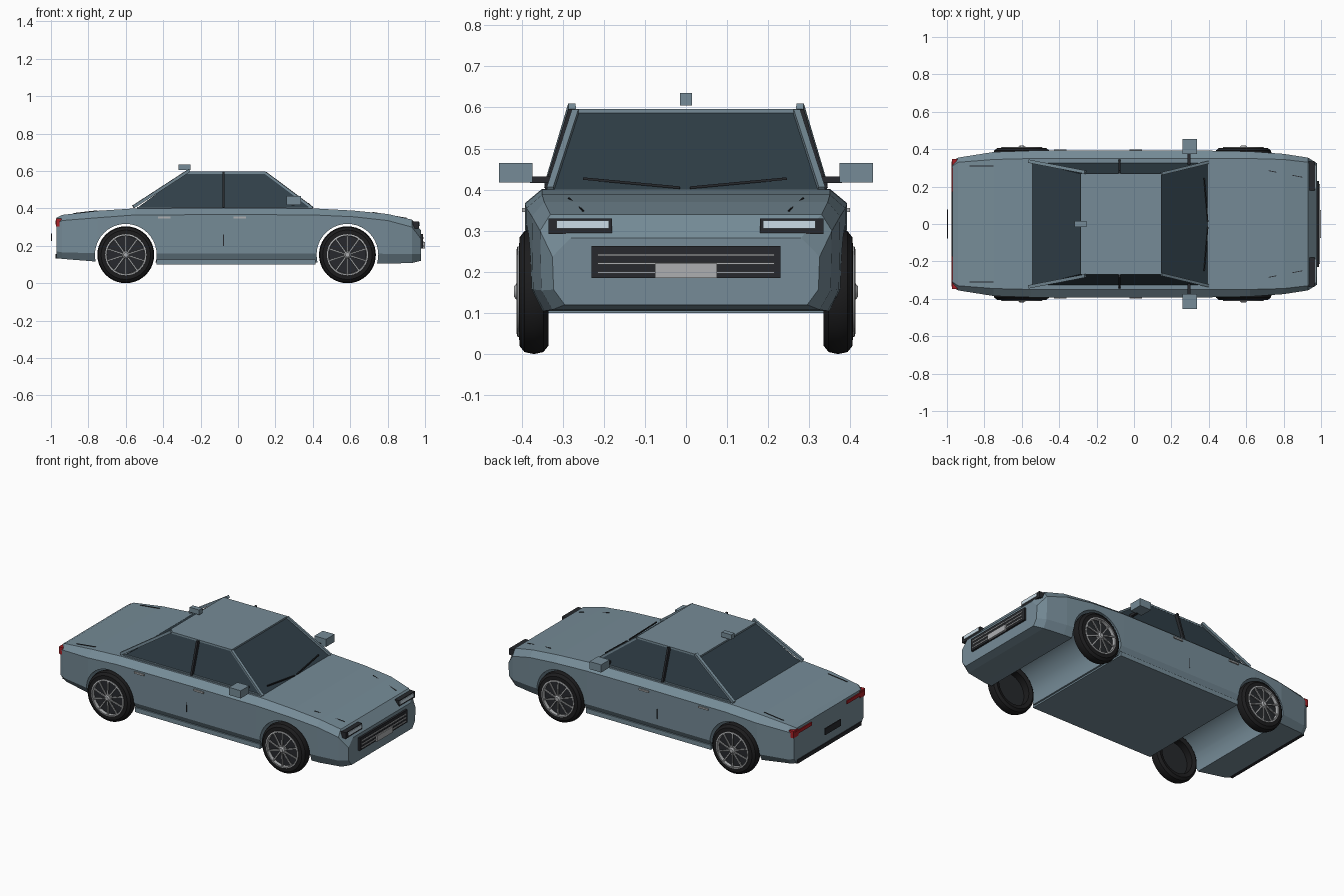
import bpy, bmesh
from math import pi, sin, cos
from mathutils import Vector

if "Cube" in bpy.data.objects:
    bpy.data.objects.remove(bpy.data.objects["Cube"])


def material(name, rgb):
    m = bpy.data.materials.new(name)
    m.diffuse_color = (*rgb, 1)
    m.use_nodes = True
    m.node_tree.nodes["Principled BSDF"].inputs["Base Color"].default_value = m.diffuse_color
    return m


PAINT = material("paint", (0.18, 0.26, 0.31))
GLASS = material("glass", (0.03, 0.05, 0.065))
BLACK = material("black_trim", (0.02, 0.022, 0.026))
RUBBER = material("rubber", (0.012, 0.012, 0.013))
SILVER = material("silver", (0.42, 0.43, 0.44))
LENS = material("lens", (0.6, 0.72, 0.8))
RED = material("red_lens", (0.4, 0.015, 0.02))


def mesh_object(name, verts, faces, *mats):
    bm = bmesh.new()
    vs = [bm.verts.new(v) for v in verts]
    for f in faces:
        bm.faces.new([vs[i] for i in f])
    bmesh.ops.recalc_face_normals(bm, faces=bm.faces)
    me = bpy.data.meshes.new(name)
    bm.to_mesh(me)
    bm.free()
    for m in mats:
        me.materials.append(m)
    ob = bpy.data.objects.new(name, me)
    bpy.context.collection.objects.link(ob)
    return ob


def loft(name, rings, *mats, closed=False):
    """Skin a list of equal-length closed rings; cap the ends or join them."""
    n, k = len(rings[0]), len(rings)
    faces = []
    for i in range(k if closed else k - 1):
        a, b = i * n, (i + 1) % k * n
        faces += [(a + j, a + (j + 1) % n, b + (j + 1) % n, b + j) for j in range(n)]
    if not closed:
        faces += [tuple(range(n)), tuple(range((k - 1) * n, k * n))]
    return mesh_object(name, [v for r in rings for v in r], faces, *mats)


def box(name, x, y, z, mat):
    return loft(name, [[(x[0], y[0], h), (x[1], y[0], h), (x[1], y[1], h), (x[0], y[1], h)]
                       for h in z], mat)


def bar(name, p, q, w, h, mat):
    p, q = Vector(p), Vector(q)
    d = (q - p).normalized()
    side = d.cross(Vector((0, 0, 1)) if abs(d.z) < 0.9 else Vector((0, 1, 0))).normalized()
    up = side.cross(d)
    return loft(name, [[e + side * w / 2 * a + up * h / 2 * b
                        for a, b in ((-1, -1), (1, -1), (1, 1), (-1, 1))] for e in (p, q)], mat)


def lathe(name, cx, cz, profile, side, mat, closed=True, n=40):
    """Revolve (radius, y) points about the axle."""
    rings = [[(cx + r * cos(2 * pi * i / n), side * y, cz + r * sin(2 * pi * i / n))
              for i in range(n)] for r, y in profile]
    ob = loft(name, rings, mat, closed=closed)
    bpy.ops.object.select_all(action='DESELECT')
    ob.select_set(True)
    bpy.context.view_layer.objects.active = ob
    bpy.ops.object.shade_smooth_by_angle(angle=0.6)
    return ob


# Body shell: x, half width, deck half width, deck z, shoulder z, lower z, bottom z
stations = [
    (-0.970, .340, .310, .350, .320, .170, .135),
    (-0.940, .355, .330, .365, .335, .165, .130),
    (-0.750, .385, .345, .387, .350, .160, .115),
    (-0.550, .392, .350, .400, .365, .160, .110),
    (0.000, .392, .350, .402, .367, .160, .110),
    (0.400, .392, .350, .400, .365, .160, .110),
    (0.620, .388, .350, .388, .355, .160, .105),
    (0.800, .375, .345, .370, .335, .157, .105),
    (0.930, .355, .330, .340, .300, .155, .108),
    (0.978, .325, .280, .283, .237, .157, .120)]
rings = []
for x, w, yt, zt, zs, zl, zb in stations:
    half = [(yt, zt), (w, zs), (w - .003, zl), (w - .03, zb)]
    rings.append([(x, y, z) for y, z in half] + [(x, -y, z) for y, z in reversed(half)])
body = loft("body_shell", rings, PAINT)

# Wheel arches cut right across the body
WHEELS = {"rear": -0.6, "front": 0.585}
for end, cx in WHEELS.items():
    cutter = lathe(f"{end}_arch_cutter", cx, .152, [(.165, -.6), (.165, .6)], 1, PAINT, closed=False)
    cutter.hide_render = True
    cutter.hide_viewport = True
    mod = body.modifiers.new(f"{end}_arch", 'BOOLEAN')
    mod.operation = 'DIFFERENCE'
    mod.solver = 'EXACT'
    mod.object = cutter

# Floor and sill plate
box("sill_plate", (-.435, .415), (-.38, .38), (.1, .128), PAINT)

# Cabin glass and roof
loft("cabin_glass", [[(-.545, -.33, .398), (.395, -.33, .398), (.395, .33, .398), (-.545, .33, .398)],
                     [(-.285, -.268, .588), (.145, -.268, .588), (.145, .268, .588),
                      (-.285, .268, .588)]], GLASS)
box("roof", (-.287, .147), (-.27, .27), (.585, .596), PAINT)
box("roof_antenna", (-.318, -.253), (-.015, .015), (.605, .635), PAINT)

# Wheels
for end, cx in WHEELS.items():
    for side, s in (("right", -1), ("left", 1)):
        tag, cz = f"{end}_{side}", .152
        lathe(tag + "_tyre", cx, cz, [(.108, .342), (.132, .335), (.147, .347), (.152, .37),
                                      (.147, .393), (.132, .405), (.11, .406)], s, RUBBER)
        lathe(tag + "_rim", cx, cz, [(.1, .39), (.111, .39), (.11, .41), (.102, .412)], s, SILVER)
        lathe(tag + "_wheel_disc", cx, cz, [(.108, .385), (.108, .392)], s, BLACK, closed=False)
        lathe(tag + "_hub", cx, cz, [(.02, .39), (.02, .412), (.012, .419)], s, SILVER, closed=False, n=16)
        for i in range(10):
            a = 2 * pi * i / 10 + pi / 10
            bar(tag + "_spoke", (cx + .015 * cos(a), s * .409, cz + .015 * sin(a)),
                (cx + .104 * cos(a), s * .403, cz + .104 * sin(a)), .008, .008, SILVER)

# Parts repeated on both sides
for side, s in (("right", -1), ("left", 1)):
    def ys(a, b):
        return sorted((s * a, s * b))
    bar(side + "_front_pillar", (.398, s * .33, .402), (.147, s * .269, .59), .016, .012, PAINT)
    bar(side + "_rear_pillar", (-.56, s * .335, .408), (-.26, s * .277, .603), .018, .016, PAINT)
    bar(side + "_centre_pillar", (-.078, s * .329, .4), (-.078, s * .27, .592), .012, .034, BLACK)
    bar(side + "_window_sill", (-.54, s * .332, .402), (.39, s * .332, .402), .012, .01, PAINT)
    box(side + "_mirror", (.258, .337), ys(.373, .455), (.418, .465), PAINT)
    box(side + "_mirror_stem", (.285, .302), ys(.31, .38), (.416, .432), BLACK)
    for x in (-.395, .01):
        box(side + "_door_handle", (x - .033, x + .033), ys(.385, .399), (.346, .356), SILVER)
    box(side + "_door_seam", (-.079, -.075), ys(.38, .392), (.2, .26), BLACK)
    box(side + "_headlight_housing", (.925, .968), ys(.18, .335), (.292, .33), BLACK)
    box(side + "_headlight_lens", (.96, .972), ys(.187, .315), (.305, .325), LENS)
    box(side + "_tail_light", (-.976, -.95), ys(.17, .335), (.315, .335), RED)
    box(side + "_tail_light_end", (-.974, -.945), ys(.3, .348), (.302, .345), RED)
    bar(side + "_hood_seam", (.72, s * .285, .379), (.9, s * .25, .348), .004, .004, BLACK)
    bar(side + "_trunk_seam", (-.88, s * .31, .373), (-.75, s * .31, .388), .004, .004, BLACK)

# Wipers resting on the windscreen
for y in (-.25, .01):
    outer, inner = (.375, .427), (.395, .405)
    a, b = (outer, inner) if y < 0 else (inner, outer)
    bar("wiper", (a[0], y, a[1]), (b[0], y + .235, b[1]), .006, .006, BLACK)

# Grille with bars, number plates and rear bumper strip
box("grille", (.975, .99), (-.23, .23), (.185, .263), BLACK)
for z in (.241, .22, .199):
    box("grille_bar", (.988, .994), (-.215, .215), (z - .0025, z + .0025), SILVER)
box("front_plate", (.988, 1.0), (-.075, .075), (.185, .22), SILVER)
box("rear_plate", (-1.0, -.994), (-.077, .077), (.225, .265), BLACK)
box("rear_bumper_strip", (-.975, -.945), (-.31, .31), (.132, .155), BLACK)
